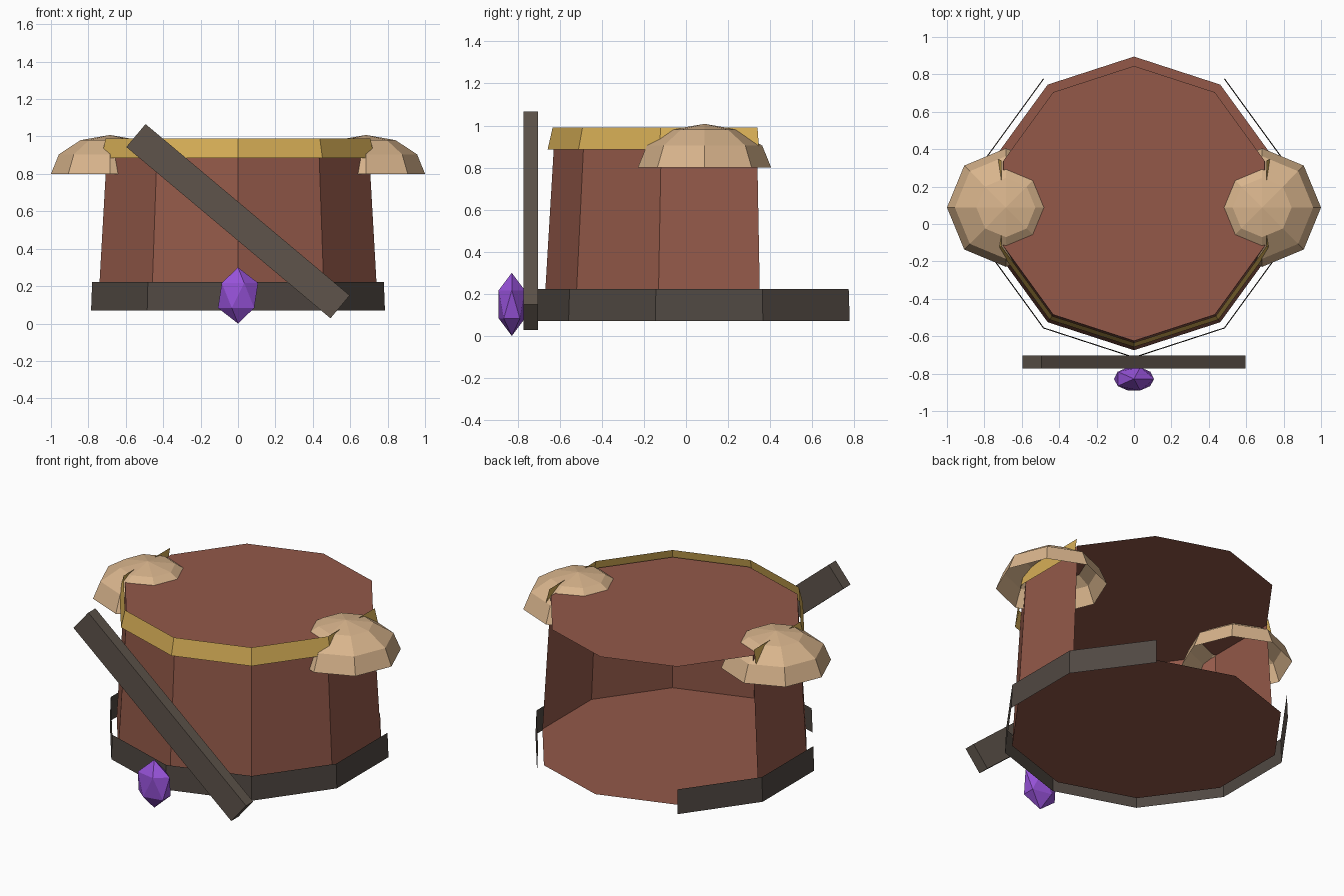
import bpy, bmesh, math
from mathutils import Matrix

if "Cube" in bpy.data.objects:
    bpy.data.objects.remove(bpy.data.objects["Cube"])

CY = 0.11  # y of the body axis


def material(name, rgb):
    m = bpy.data.materials.new(name)
    lin = [((c / 255 + 0.055) / 1.055) ** 2.4 for c in rgb]
    m.diffuse_color = (*lin, 1)
    m.use_nodes = True
    m.node_tree.nodes["Principled BSDF"].inputs["Base Color"].default_value = m.diffuse_color
    return m


LEATHER = material("red brown", (147, 89, 73))
GOLD = material("gold", (214, 174, 86))
TAN = material("tan", (216, 180, 140))
WOOD = material("grey brown", (94, 84, 75))
DARK = material("dark brown", (80, 72, 66))
PURPLE = material("purple", (150, 82, 216))


def finish(name, bm, mat):
    me = bpy.data.meshes.new(name)
    bm.to_mesh(me)
    bm.free()
    me.materials.append(mat)
    ob = bpy.data.objects.new(name, me)
    bpy.context.collection.objects.link(ob)
    return ob


def shell(name, mat, r0, r1, z0, z1, sides, caps=False):
    """Ten-sided tapered wall, open at the back: `sides` faces each way from the front."""
    bm = bmesh.new()

    def ring(r, z):
        return [bm.verts.new((r * math.sin(k * math.pi / 5),
                              CY - r * math.cos(k * math.pi / 5), z))
                for k in range(-4, 6)]
    lo, hi = ring(r0, z0), ring(r1, z1)
    for k in range(-sides, sides):
        a, b = k + 4, k + 5
        bm.faces.new((lo[a], lo[b], hi[b], hi[a]))
    if caps:
        bm.faces.new(lo[::-1])
        bm.faces.new(hi)
    bmesh.ops.delete(bm, geom=[v for v in bm.verts if not v.link_faces], context='VERTS')
    return finish(name, bm, mat)


# Body with full top and bottom, and the two bands around it
shell("body", LEATHER, 0.785, 0.735, 0.11, 0.95, 3, caps=True)
shell("collar_band", GOLD, 0.768, 0.744, 0.885, 0.99, 3)
shell("waist_band", DARK, 0.826, 0.82, 0.07, 0.222, 4)

# Shoulder domes: eight-sided open half spheres
for side, name in ((-1, "left_shoulder"), (1, "right_shoulder")):
    bm = bmesh.new()
    bmesh.ops.create_uvsphere(bm, u_segments=8, v_segments=6, radius=1)
    bmesh.ops.delete(bm, geom=[v for v in bm.verts if v.co.z < -0.01], context='VERTS')
    bm.transform(Matrix.Translation((side * 0.685, 0.088, 0.8))
                 @ Matrix.Diagonal((0.315, 0.317, 0.208, 1)))
    finish(name, bm, TAN)

# Diagonal strap across the front
bm = bmesh.new()
bmesh.ops.create_cube(bm, size=1)
bm.transform(Matrix.Translation((0, -0.738, 0.547))
             @ Matrix.Rotation(math.radians(40), 4, 'Y')
             @ Matrix.Diagonal((1.425, 0.07, 0.16, 1)))
finish("diagonal_strap", bm, WOOD)

# Faceted gem
bm = bmesh.new()
bmesh.ops.create_icosphere(bm, subdivisions=1, radius=1)
bm.transform(Matrix.Translation((0, -0.828, 0.15))
             @ Matrix.Diagonal((0.12, 0.073, 0.15, 1)))
finish("gem", bm, PURPLE)
